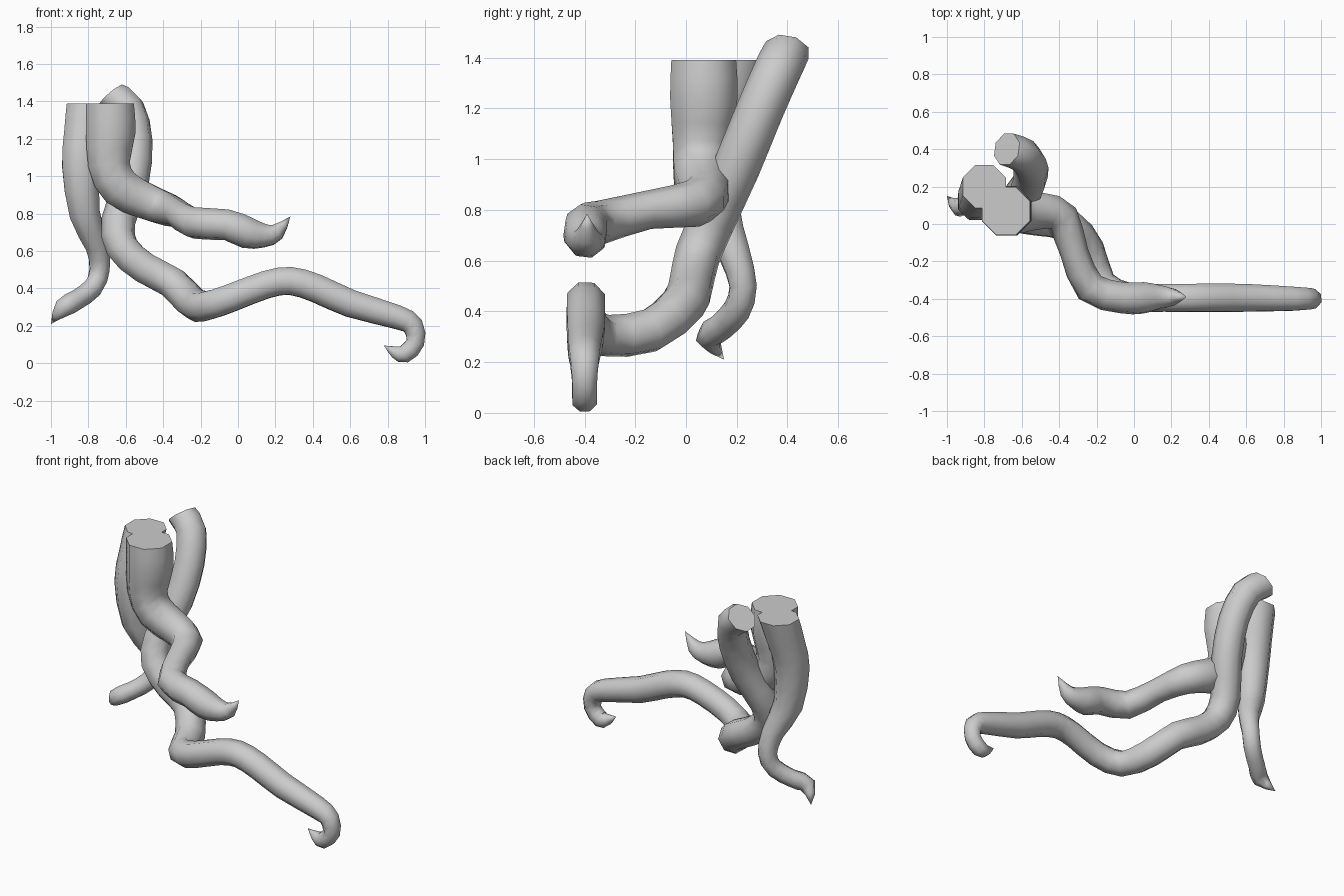
import bpy, bmesh, math
from mathutils import Vector

if "Cube" in bpy.data.objects:
    bpy.data.objects.remove(bpy.data.objects["Cube"])

SIDES = 8


def spline(pts, steps=2):
    """Catmull-Rom resampling of (x, y, z, radius) points."""
    v = [Vector(p) for p in pts]
    v = [2 * v[0] - v[1]] + v + [2 * v[-1] - v[-2]]
    out = []
    for i in range(1, len(v) - 2):
        a, b, c, d = v[i - 1:i + 3]
        for s in range(steps):
            t = s / steps
            out.append(0.5 * (2 * b + (c - a) * t + (2 * a - 5 * b + 4 * c - d) * t * t
                              + (3 * b - a - 3 * c + d) * t ** 3))
    out.append(v[-2])
    return out


def root(name, pts, start_dir):
    """Tapering tube with a flat cut at the start and a pointed tip."""
    path = spline(pts)
    centres = [p.to_3d() for p in path]
    bm = bmesh.new()
    rings = []
    tan = Vector(start_dir).normalized()
    side = Vector((0, 1, 0))
    side = (side - tan * side.dot(tan)).normalized()
    for i, p in enumerate(path[:-1]):
        if i:
            new = (centres[i + 1] - centres[i - 1]).normalized()
            side = tan.rotation_difference(new) @ side
            tan = new
        side = (side - tan * side.dot(tan)).normalized()
        up = tan.cross(side)
        ring = []
        for k in range(SIDES):
            a = 2 * math.pi * (k + 0.5) / SIDES
            ring.append(bm.verts.new(centres[i] + p[3] * 1.04 * (side * math.cos(a) + up * math.sin(a))))
        rings.append(ring)
    bm.faces.new(rings[0])
    for r0, r1 in zip(rings, rings[1:]):
        for k in range(SIDES):
            n = (k + 1) % SIDES
            bm.faces.new((r0[k], r0[n], r1[n], r1[k]))
    tip = bm.verts.new(centres[-1])
    for k in range(SIDES):
        bm.faces.new((rings[-1][k], rings[-1][(k + 1) % SIDES], tip))
    bmesh.ops.recalc_face_normals(bm, faces=bm.faces)
    mesh = bpy.data.meshes.new(name)
    bm.to_mesh(mesh)
    bm.free()
    ob = bpy.data.objects.new(name, mesh)
    bpy.context.collection.objects.link(ob)
    bpy.context.view_layer.objects.active = ob
    ob.select_set(True)
    bpy.ops.object.shade_smooth_by_angle(angle=math.radians(60))
    ob.select_set(False)


# Upper root: thick vertical stem, bending forward then right
root("upper_root", [
    (-.685, .07, 1.39, .133), (-.68, .07, 1.24, .138), (-.69, .06, 1.06, .116),
    (-.63, .06, .94, .112), (-.5, .07, .87, .10), (-.385, .03, .825, .09),
    (-.32, -.15, .80, .073), (-.235, -.34, .75, .083), (-.06, -.395, .74, .082),
    (.05, -.395, .697, .084), (.14, -.39, .683, .064), (.21, -.39, .703, .045),
    (.28, -.39, .785, 0)], (0, 0, -1))

# Long root: slanting stem, sweeping forward and right, ending in a hook
root("long_root", [
    (-.68, .40, 1.43, .088), (-.59, .365, 1.36, .09), (-.55, .29, 1.19, .09),
    (-.57, .20, .97, .09), (-.64, .105, .76, .088), (-.62, .045, .62, .088),
    (-.50, .02, .51, .086), (-.35, -.01, .43, .086), (-.245, -.14, .325, .086),
    (-.175, -.32, .305, .08), (-.03, -.39, .352, .077), (.15, -.395, .42, .076),
    (.28, -.395, .44, .077), (.42, -.395, .40, .078), (.6, -.395, .32, .076),
    (.85, -.4, .247, .066), (.935, -.4, .2, .058), (.948, -.4, .11, .05),
    (.89, -.4, .05, .05), (.84, -.4, .06, .034), (.78, -.4, .095, 0)],
    (.65, -.2, -.75))

# Rear root: vertical stem, bowing forward, tapering down and flicking left
root("rear_root", [
    (-.80, .20, 1.39, .12), (-.825, .155, 1.22, .11), (-.84, .12, 1.05, .104),
    (-.82, .13, .8, .085), (-.755, .19, .63, .064), (-.74, .225, .5, .055),
    (-.775, .2, .405, .054), (-.86, .14, .34, .052), (-.935, .09, .295, .05),
    (-1.0, .15, .21, 0)], (0, 0, -1))
